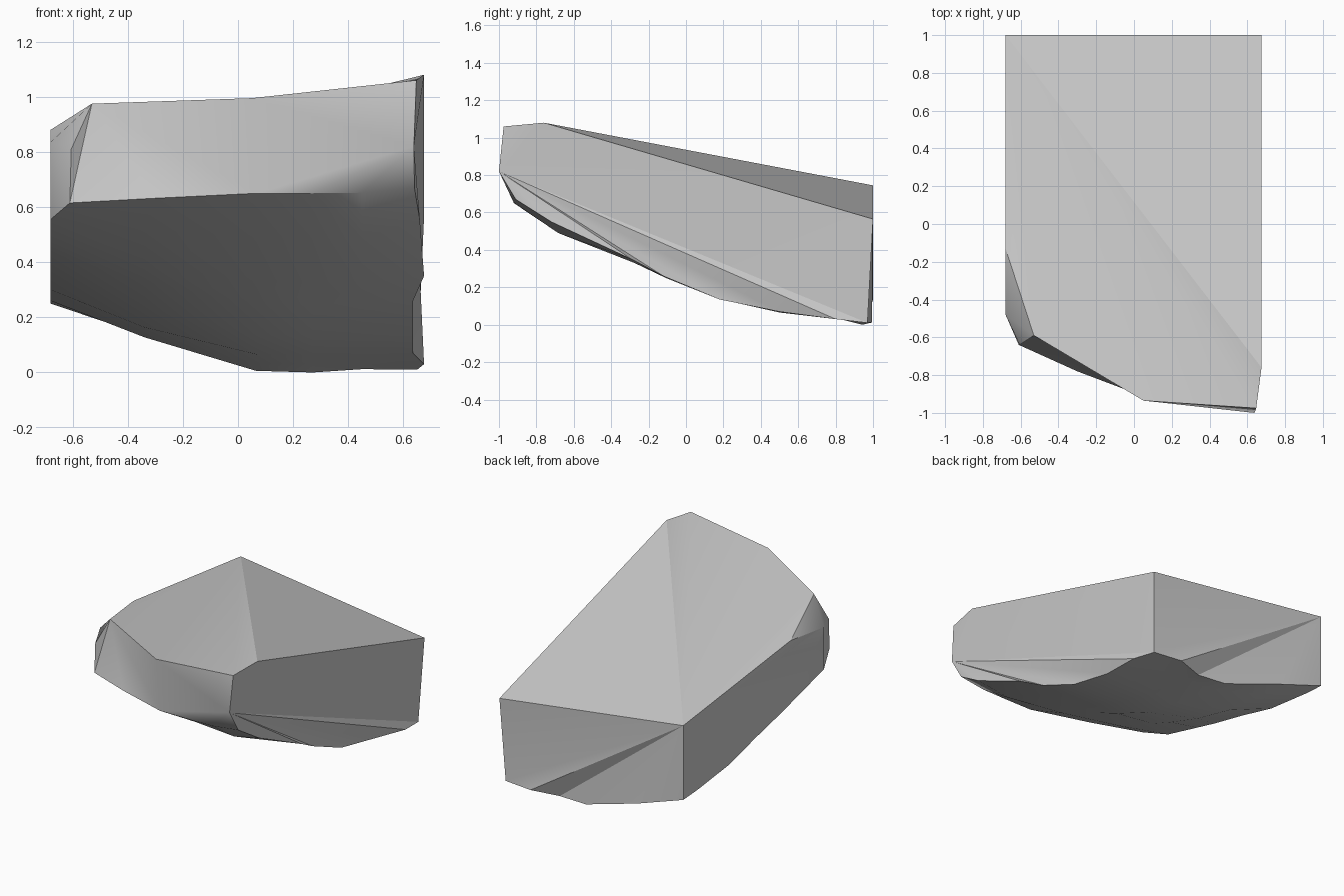
import bpy
import bmesh
import math

cube = bpy.data.objects.get("Cube")
if cube:
    bpy.data.objects.remove(cube, do_unlink=True)

# Plain grey stone
stone = bpy.data.materials.new("stone_grey")
stone.use_nodes = True
grey = (0.6, 0.6, 0.6, 1)
stone.diffuse_color = grey
bsdf = stone.node_tree.nodes["Principled BSDF"]
bsdf.inputs["Base Color"].default_value = grey
bsdf.inputs["Roughness"].default_value = 0.8

bm = bmesh.new()


def vert(x, y, z):
    return bm.verts.new((x, y, z))


def fan(apex, chain):
    for a, b in zip(chain, chain[1:]):
        bm.faces.new((apex, a, b))


# Columns across the underside, and how far each sits toward the left wall height
inner_x = (-0.34, 0.07, 0.27, 0.45)
lift = (0.42, 0.0, 0.0, 0.0)

# Underside stations: wall y, wall z, broken side x, y, z, keel z
stations = (
    (-0.48, 0.555, 0.66, -0.72, 0.55, 0.49),
    (-0.20, 0.48, 0.675, -0.29, 0.35, 0.33),
    (-0.03, 0.435, 0.635, -0.12, 0.26, 0.25),
    (0.23, 0.375, 0.635, 0.18, 0.135, 0.135),
    (0.52, 0.30, 0.635, 0.50, 0.07, 0.065),
    (0.85, 0.26, 0.675, 0.80, 0.03, 0.032),
)

# Lower front edge
rows = [[vert(*p) for p in (
    (-0.61, -0.64, 0.615), (-0.30, -0.78, 0.632), (0.07, -0.92, 0.65),
    (0.27, -0.92, 0.65), (0.45, -0.92, 0.652), (0.64, -0.91, 0.67))]]

for yl, zl, xr, yr, zr, keel in stations:
    row = [vert(-0.68, yl, zl)]
    for x, t in zip(inner_x, lift):
        s = (x + 0.68) / (xr + 0.68)
        row.append(vert(x, yl + (yr - yl) * s, keel + (zl - keel) * t))
    row.append(vert(xr, yr, zr))
    rows.append(row)

# Lower back edge
rows.append([vert(*p) for p in (
    (-0.68, 1, 0.25), (-0.34, 1, 0.135), (0.065, 0.96, 0.006),
    (0.27, 0.943, 0), (0.45, 0.995, 0.012), (0.65, 0.97, 0.01))])

# Underside skin
for r, q in zip(rows, rows[1:]):
    for i in range(len(r) - 1):
        bm.faces.new((r[i], r[i + 1], q[i + 1], q[i]))

# Upper corners
top_tip = vert(0.675, -0.76, 1.08)
back_wall = vert(-0.68, 1, 0.745)
back_side = vert(0.675, 1, 0.565)
chip_back = vert(-0.68, -0.13, 0.88)
chip_top = vert(-0.53, -0.59, 0.975)
front_mid = vert(0.05, -0.935, 0.995)
front_tip = vert(0.647, -0.975, 1.06)
nose = vert(0.638, -1, 0.82)
chip_wall = vert(-0.68, -0.48, 0.835)
chip_front = vert(-0.605, -0.64, 0.81)

front, back = rows[0], rows[-1]
wall = [r[0] for r in rows[1:]]
side = [r[-1] for r in rows]

# Top, split along its diagonal
bm.faces.new((top_tip, back_side, back_wall))
fan(back_wall, [top_tip, front_tip, front_mid, chip_top, chip_back])

# Flat wall
bm.faces.new(wall + [back_wall, chip_back, chip_wall])

# Chipped corner
bm.faces.new((chip_back, chip_wall, chip_top))
bm.faces.new((chip_wall, chip_front, chip_top))
bm.faces.new((chip_wall, chip_front, front[0], wall[0]))

# Front
fan(chip_top, [chip_front, front[0], front[1], front[2], front_mid])
fan(nose, front[2:])
fan(nose, [front[2], front_mid, front_tip])

# Broken side, fanned from the nose
fan(nose, side)
fan(nose, [side[-1], back_side, top_tip, front_tip])

# Back
fan(back_wall, back + [back_side])

bmesh.ops.recalc_face_normals(bm, faces=bm.faces[:])
mesh = bpy.data.meshes.new("rock_chunk")
bm.to_mesh(mesh)
bm.free()
mesh.materials.append(stone)
rock = bpy.data.objects.new("rock_chunk", mesh)
bpy.context.scene.collection.objects.link(rock)

for o in bpy.context.selected_objects:
    o.select_set(False)
rock.select_set(True)
bpy.context.view_layer.objects.active = rock
bpy.ops.object.shade_smooth_by_angle(angle=math.radians(30))
